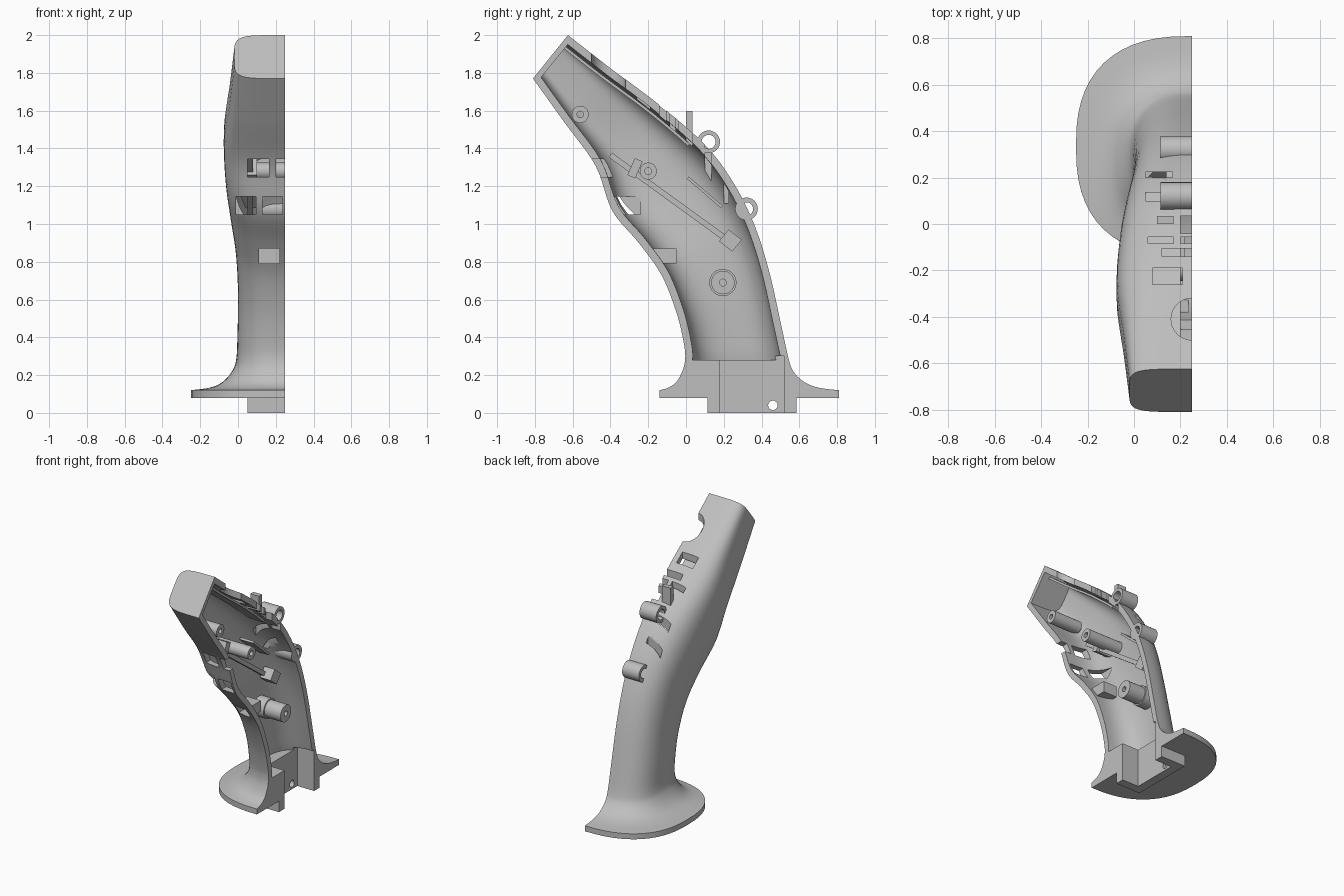
import bpy, bmesh, math
from mathutils import Vector, Matrix

cube = bpy.data.objects.get("Cube")
if cube:
    bpy.data.objects.remove(cube)

CUT = 0.25      # plane where the half shell is split
WALL = 0.04
STEPS = 6

grey = bpy.data.materials.new("light grey plastic")
grey.use_nodes = True
grey.diffuse_color = (0.52, 0.52, 0.52, 1)
grey.node_tree.nodes["Principled BSDF"].inputs["Base Color"].default_value = (0.52, 0.52, 0.52, 1)


def finish(name, bm):
    bmesh.ops.recalc_face_normals(bm, faces=bm.faces)
    mesh = bpy.data.meshes.new(name)
    bm.to_mesh(mesh)
    bm.free()
    mesh.materials.append(grey)
    obj = bpy.data.objects.new(name, mesh)
    bpy.context.collection.objects.link(obj)
    return obj


def loft(name, rings, closed=False):
    """Skin closed rings of points; cap the ends unless the loft is a loop."""
    bm = bmesh.new()
    vs = [[bm.verts.new(p) for p in ring] for ring in rings]
    n = len(vs[0])
    pairs = list(zip(vs, vs[1:])) + ([(vs[-1], vs[0])] if closed else [])
    for a, b in pairs:
        for i in range(n):
            j = (i + 1) % n
            bm.faces.new((a[i], a[j], b[j], b[i]))
    if not closed:
        bm.faces.new(vs[0])
        bm.faces.new(vs[-1])
    return finish(name, bm)


def add_box(bm, x, y, z):
    size = Matrix.Diagonal((x[1] - x[0], y[1] - y[0], z[1] - z[0], 1))
    mid = Matrix.Translation((sum(x) / 2, sum(y) / 2, sum(z) / 2))
    bmesh.ops.create_cube(bm, size=1, matrix=mid @ size)


def box(name, x, y, z):
    bm = bmesh.new()
    add_box(bm, x, y, z)
    return finish(name, bm)


def bar(name, x, a, b, thick):
    """Straight bar in the side plane from a to b, given as (y, z)."""
    a, b = Vector(a), Vector(b)
    d = (b - a).normalized() * thick / 2
    n = Vector((-d.y, d.x))
    side = [a + n, b + n, b - n, a - n]
    return loft(name, [[(k, p.x, p.y) for p in side] for k in x])


def tube(name, y, z, r, hole, x0, x1, sides=32):
    def circle(x, rad):
        return [(x, y + rad * math.cos(2 * math.pi * i / sides),
                 z + rad * math.sin(2 * math.pi * i / sides)) for i in range(sides)]
    return loft(name, [circle(x0, r), circle(x1, r), circle(x1, hole), circle(x0, hole)], True)


def cut(obj, cutter):
    m = obj.modifiers.new("cut", 'BOOLEAN')
    m.operation, m.solver, m.object = 'DIFFERENCE', 'EXACT', cutter
    bpy.context.view_layer.objects.active = obj
    bpy.ops.object.modifier_apply(modifier=m.name)


# Handle stations: front (y, z), back (y, z), outer x, squareness
stations = [
    (-.81, 1.77, -.625, 2.0, -.02, 5),
    (-.645, 1.54, -.40, 1.825, -.045, 4.2),
    (-.48, 1.31, -.14, 1.63, -.075, 3.3),
    (-.39, 1.07, .10, 1.42, -.065, 3),
    (-.25, .90, .25, 1.22, -.04, 2.8),
    (-.13, .73, .36, 1.0, -.012, 2.7),
    (-.05, .53, .44, .75, 0, 2.6),
    (-.01, .36, .505, .46, -.003, 2.6),
    (-.005, .28, .545, .28, -.01, 2.6),
    (-.02, .22, .575, .21, -.035, 2.5),
    (-.05, .165, .635, .158, -.085, 2.5),
    (-.09, .135, .71, .132, -.15, 2.5),
    (-.14, .12, .81, .12, -.25, 2.5),
]


def spline(pts):
    out = []
    for i in range(len(pts) - 1):
        p = [pts[max(0, min(len(pts) - 1, i + k))] for k in (-1, 0, 1, 2)]
        for s in range(STEPS):
            t = s / STEPS
            out.append(tuple(
                b + t * ((c - a) / 2 + t * (a - 2.5 * b + 2 * c - d / 2
                         + t * (1.5 * (b - c) + (d - a) / 2)))
                for a, b, c, d in zip(*p)))
    return out + [pts[-1]]


def half_ring(st, inset=0, extend=0):
    fy, fz, by, bz, xm, n = st
    f, b = Vector((fy, fz)), Vector((by, bz))
    mid, half = (f + b) / 2, (b - f) / 2
    half *= 1 - inset / half.length
    w = CUT - xm - inset
    ring = []
    for i in range(29):
        a = math.pi * (i / 28 - .5)
        s, c = math.sin(a), max(0, math.cos(a))
        p = mid + half * math.copysign(abs(s) ** (2 / n), s)
        ring.append((CUT - w * c ** (2 / n), p.x, p.y))
    if extend:
        ring = [(CUT + extend, *ring[0][1:])] + ring + [(CUT + extend, *ring[-1][1:])]
    return ring


path = spline(stations)
rings = [half_ring(s) for s in path]
rings.append([(x, y, .08) for x, y, z in rings[-1]])    # edge of the foot flange
shell = loft("handle_half_shell", rings)

# Hollow inside, down to the floor above the socket
hollow = loft("hollow_cutter", [half_ring(s, WALL, .05) for s in path[1:8 * STEPS + 1]])
plug = box("socket_plug", (.05, CUT), (.115, .585), (0, .08))
pocket = box("socket_cutter", (.115, .3), (.18, .52), (-.1, .3))
pin = tube("pin_cutter", .46, .04, .025, .0005, 0, .2)


def back_z(y):
    for a, b in zip(path, path[1:]):
        if a[2] <= y <= b[2]:
            return a[3] + (b[3] - a[3]) * (y - a[2]) / (b[2] - a[2])


bm = bmesh.new()
# Front windows: x range, z range, y of the wall
for x, z, y in [((.05, .165), (1.25, 1.345), -.48), ((.2, .3), (1.25, 1.345), -.48),
                ((-.01, .095), (1.05, 1.145), -.36), ((.13, .235), (1.05, 1.145), -.38),
                ((.11, .22), (.79, .87), -.17)]:
    add_box(bm, x, (y - .12, y + .12), z)
# Back windows: x range, y range
for x, y in [((.08, .21), (-.26, -.19)), ((.12, .3), (-.14, -.105)),
             ((.06, .17), (-.085, -.055)), ((.2, .3), (-.085, -.055)),
             ((.1, .17), (.0, .035)), ((.2, .3), (.0, .035)),
             ((.06, .17), (-.04, .0)), ((.2, .3), (-.04, .0)),
             ((.05, .165), (.2, .225)), ((.18, .3), (.2, .225)),
             ((.05, .165), (.1, .135)), ((.18, .3), (.1, .135))]:
    z = back_z(sum(y) / 2)
    add_box(bm, x, y, (z - .17, z + .1))
# Round opening near the top of the back
bmesh.ops.create_cone(bm, cap_ends=True, segments=40, radius1=.09, radius2=.09, depth=.32,
                      matrix=Matrix.Translation((CUT, -.41, back_z(-.41))))
windows = finish("window_cutter", bm)

cut(shell, hollow)
cut(shell, pocket)
cut(shell, windows)
cut(plug, pocket)
cut(plug, pin)
for helper in (hollow, pocket, pin, windows):
    bpy.data.objects.remove(helper)

# Hinge tubes on the back
tube("upper_back_tube", .12, 1.435, .06, .037, .115, CUT)
tube("lower_back_tube", .32, 1.08, .06, .035, .115, CUT)

# Screw bosses inside
tube("upper_boss", -.56, 1.58, .045, .017, .02, CUT)
tube("middle_boss", -.2, 1.28, .045, .018, -.045, CUT)
tube("lower_boss", .195, .69, .062, .018, .01, CUT)
tube("lower_boss_collar", .195, .69, .072, .03, .01, .12)

# Inner rod with its holder and end block
bar("inner_rod", (.05, .08), (-.40, 1.365), (.2, .93), .03)
bar("rod_holder", (-.03, .1), (-.29, 1.25), (-.25, 1.34), .045)
bar("rod_end_block", (.055, .14), (.2, .94), (.27, .885), .08)
bar("inner_rib", (.01, .12), (.01, 1.245), (.19, 1.09), .015)

# Long rail under the back wall
rail = []
for fy, fz, by, bz, xm, n in path[1:3 * STEPS]:
    b = Vector((by, bz))
    d = (Vector((fy, fz)) - b).normalized()
    p, q = b + d * .055, b + d * .07
    rail.append([(.06, *p), (.2, *p), (.2, *q), (.06, *q)])
loft("back_rail", rail)

# Smooth curved skins, keep the cut edges crisp
for obj in list(bpy.context.collection.objects):
    if obj.type == 'MESH' and grey.name in obj.data.materials:
        bpy.ops.object.select_all(action='DESELECT')
        obj.select_set(True)
        bpy.context.view_layer.objects.active = obj
        bpy.ops.object.shade_smooth_by_angle(angle=math.radians(35))
